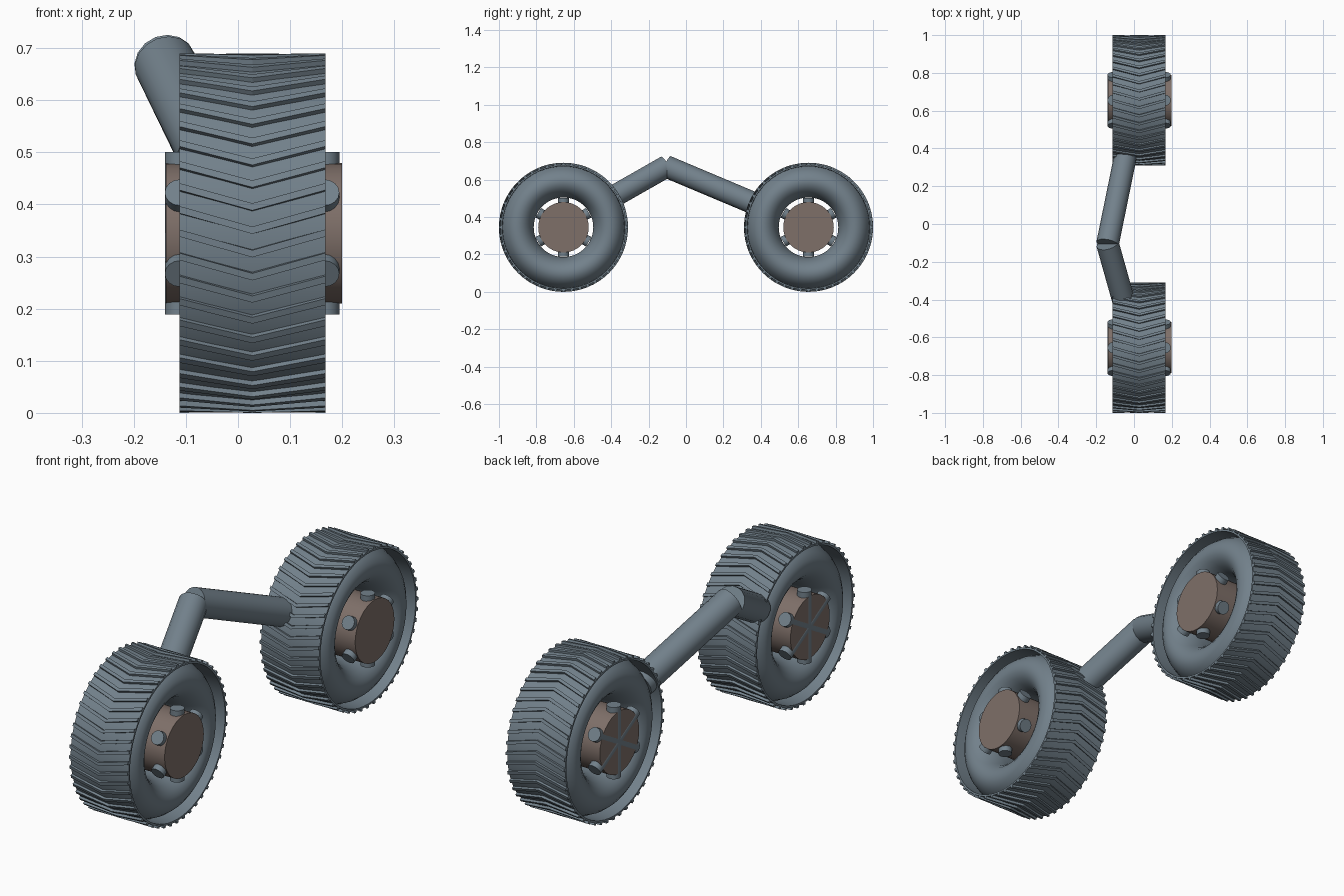
import bpy
import bmesh
import math
from mathutils import Vector, Matrix

cube = bpy.data.objects.get("Cube")
if cube:
    bpy.data.objects.remove(cube, do_unlink=True)


def make_material(name, rgb):
    mat = bpy.data.materials.new(name)
    mat.use_nodes = True
    color = (*rgb, 1.0)
    mat.diffuse_color = color
    mat.node_tree.nodes["Principled BSDF"].inputs["Base Color"].default_value = color
    return mat


SLATE = make_material("slate grey", (0.17, 0.22, 0.26))
BROWN = make_material("dull brown", (0.21, 0.16, 0.14))


def finish(name, bm, mat, location=(0, 0, 0), smooth=True):
    bmesh.ops.recalc_face_normals(bm, faces=bm.faces[:])
    mesh = bpy.data.meshes.new(name)
    bm.to_mesh(mesh)
    bm.free()
    mesh.materials.append(mat)
    obj = bpy.data.objects.new(name, mesh)
    obj.location = location
    bpy.context.collection.objects.link(obj)
    if smooth:
        bpy.ops.object.select_all(action="DESELECT")
        obj.select_set(True)
        bpy.context.view_layer.objects.active = obj
        bpy.ops.object.shade_smooth_by_angle(angle=math.radians(35))
    return obj


def add_rod(bm, start, end, radius, sides):
    start, end = Vector(start), Vector(end)
    axis = end - start
    turn = axis.to_track_quat("Z", "Y").to_matrix().to_4x4()
    bmesh.ops.create_cone(bm, cap_ends=True, segments=sides, radius1=radius, radius2=radius,
                          depth=axis.length, matrix=Matrix.Translation((start + end) / 2) @ turn)


def around(x, radius, angle):
    """Point on a circle about the axle."""
    return Vector((x, radius * math.cos(angle), radius * math.sin(angle)))


HALF = 0.14        # half the tyre width
BAND = 0.335       # tread band radius
TOP = 0.345        # tread bar radius
STEPS = 64
BARS = 48


def tyre(name, center):
    # Bulging sidewalls under a thin, full-width tread band
    profile = [(HALF, BAND), (HALF, BAND - 0.008)]
    for i in range(21):
        a = math.radians(62 - i * (304 / 20))
        profile.append((HALF * math.cos(a), 0.246 + 0.09 * math.sin(a)))
    # Run the section along the right wall, through the bore, up the left wall
    right = [p for p in profile[2:] if p[0] > 0.001]
    left = [(-x, r) for x, r in reversed(right)]
    section = profile[:2] + right + left + [(-x, r) for x, r in reversed(profile[:2])]
    bm = bmesh.new()
    rings = [[bm.verts.new(around(x, r, math.tau * s / STEPS)) for x, r in section]
             for s in range(STEPS)]
    count = len(section)
    for s in range(STEPS):
        a, b = rings[s], rings[(s + 1) % STEPS]
        for k in range(count):
            n = (k + 1) % count
            bm.faces.new((a[k], a[n], b[n], b[k]))
    finish(name, bm, SLATE, center)


def tread(name, center):
    # Chevron bars whose middle leads the two ends
    bm = bmesh.new()
    for i in range(BARS):
        base = math.tau * i / BARS
        loops = []
        for x, lead in ((-HALF, 0), (0, 0.115), (HALF, 0)):
            a = base + lead
            w = 0.02
            loops.append([bm.verts.new(around(x, r, a + d)) for r, d in
                          ((BAND - 0.006, -w), (TOP, -w), (TOP, w), (BAND - 0.006, w))])
        for p, q in zip(loops, loops[1:]):
            for k in range(4):
                n = (k + 1) % 4
                bm.faces.new((p[k], p[n], q[n], q[k]))
        bm.faces.new(loops[0])
        bm.faces.new(loops[-1])
    finish(name, bm, SLATE, center, smooth=False)


def wheel(prefix, y):
    center = (0.0275, y, TOP)
    tyre(prefix + "_tyre", center)
    tread(prefix + "_tread", center)

    # Hub drum along the axle
    bm = bmesh.new()
    add_rod(bm, (-0.166, 0, 0), (0.172, 0, 0), 0.135, 32)
    finish(prefix + "_hub", bm, BROWN, center)

    # Three crossing rods at each end of the hub make six spokes
    bm = bmesh.new()
    for x in (-0.139, 0.138):
        for i in range(3):
            a = math.pi / 2 + i * math.pi / 3
            add_rod(bm, around(x, 0.156, a), around(x, -0.156, a), 0.029, 16)
    finish(prefix + "_spokes", bm, SLATE, center)


wheel("front_wheel", -0.655)
wheel("back_wheel", 0.655)

# Bent link joining the two wheels
ELBOW = (-0.14, -0.105, 0.67)
for name, end in (("front_arm", (-0.057, -0.40, 0.502)), ("back_arm", (-0.042, 0.375, 0.468))):
    bm = bmesh.new()
    add_rod(bm, ELBOW, end, 0.06, 16)
    finish(name, bm, SLATE)
